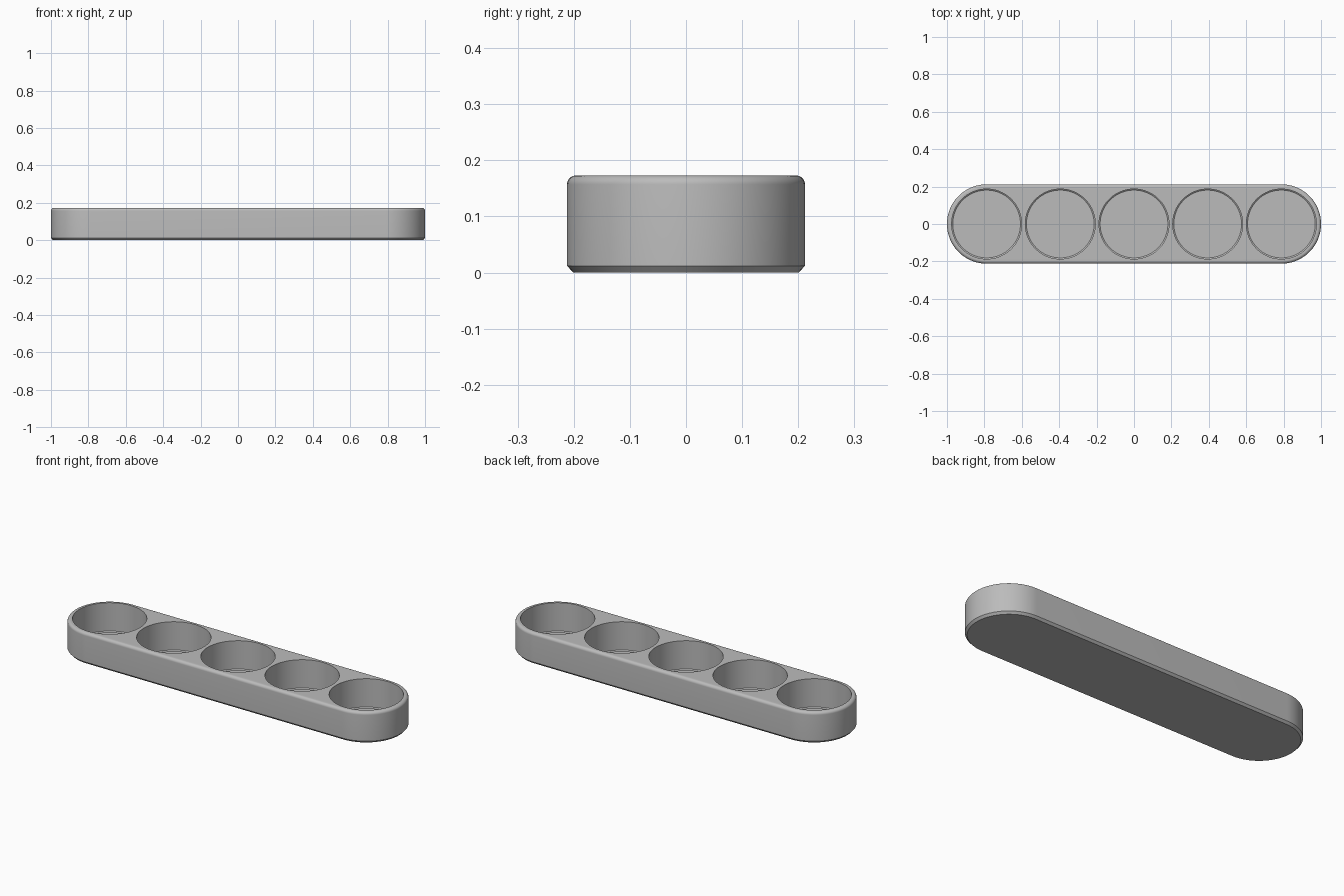
import bpy, bmesh
from math import pi, sin, cos, radians

cube = bpy.data.objects.get("Cube")
if cube:
    bpy.data.objects.remove(cube)

HEIGHT, END_R, PITCH = 0.173, 0.212, 0.394
POCKET_R, FLOOR, FILLET = 0.187, 0.011, 0.016
SEGS = 48

grey = bpy.data.materials.new("plain grey")
grey.use_nodes = True
colour = (0.5, 0.5, 0.5, 1)
grey.diffuse_color = colour
grey.node_tree.nodes["Principled BSDF"].inputs["Base Color"].default_value = colour


def capsule(r, z, half):
    """Outline of a round-ended bar; a plain circle when half is zero."""
    pts = []
    for side in (1, -1):
        for i in range(SEGS + (1 if half else 0)):
            a = -pi / 2 + pi * i / SEGS
            pts.append((side * (half + r * cos(a)), side * r * sin(a), z))
    return pts


def loft(name, profile, half=0.0, centres=(0.0,)):
    """Stack outlines of (radius, height) into closed solids."""
    bm = bmesh.new()
    for cx in centres:
        rings = [[bm.verts.new((x + cx, y, z)) for x, y, z in capsule(r, z, half)]
                 for r, z in profile]
        for low, high in zip(rings, rings[1:]):
            for i in range(len(low)):
                j = (i + 1) % len(low)
                bm.faces.new((low[i], low[j], high[j], high[i]))
        bm.faces.new(rings[0][::-1])
        bm.faces.new(rings[-1])
    mesh = bpy.data.meshes.new(name)
    bm.to_mesh(mesh)
    bm.free()
    mesh.materials.append(grey)
    obj = bpy.data.objects.new(name, mesh)
    bpy.context.collection.objects.link(obj)
    return obj


# Bar: chamfered foot, straight wall, rounded upper edge
profile = [(END_R - 0.011, 0), (END_R, 0.012)]
for i in range(9):
    a = pi / 2 * i / 8
    profile.append((END_R - FILLET + FILLET * cos(a), HEIGHT - FILLET + FILLET * sin(a)))
tray = loft("tray", profile, half=1 - END_R)

# Five round pockets with a small chamfer around each floor
pockets = loft("pocket_cutter",
               [(POCKET_R - 0.006, FLOOR), (POCKET_R, FLOOR + 0.005), (POCKET_R, HEIGHT + 0.1)],
               centres=[PITCH * k for k in range(-2, 3)])
pockets.hide_render = True

cut = tray.modifiers.new("pockets", "BOOLEAN")
cut.operation = "DIFFERENCE"
cut.solver = "EXACT"
cut.object = pockets

bpy.ops.object.select_all(action="DESELECT")
tray.select_set(True)
bpy.context.view_layer.objects.active = tray
bpy.ops.object.modifier_apply(modifier=cut.name)
bpy.data.objects.remove(pockets)
bpy.ops.object.shade_smooth_by_angle(angle=radians(30))
